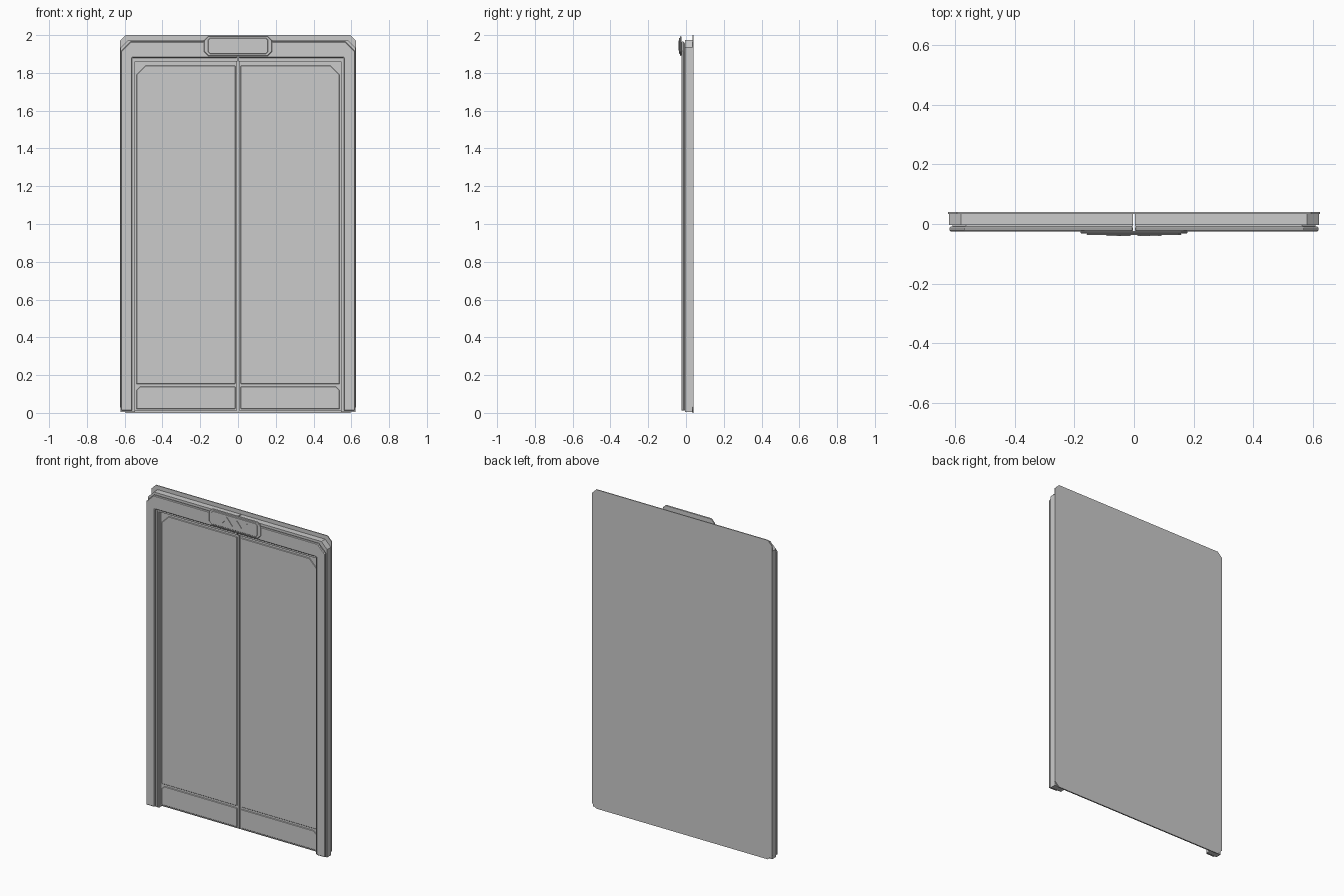
import bpy
import bmesh

cube = bpy.data.objects.get("Cube")
if cube:
    bpy.data.objects.remove(cube, do_unlink=True)

# One painted metal finish
metal = bpy.data.materials.new("light grey metal")
metal.use_nodes = True
grey = (0.6, 0.6, 0.6, 1)
metal.diffuse_color = grey
metal.node_tree.nodes["Principled BSDF"].inputs["Base Color"].default_value = grey


def slab(name, outline, front, back, mirror=False, bevel=0):
    """Extrude an (x, z) outline from front to back, optionally mirrored in x."""
    bm = bmesh.new()
    face = bm.faces.new([bm.verts.new((x, front, z)) for x, z in outline])
    extruded = bmesh.ops.extrude_face_region(bm, geom=[face])["geom"]
    moved = [v for v in extruded if isinstance(v, bmesh.types.BMVert)]
    bmesh.ops.translate(bm, verts=moved, vec=(0, back - front, 0))
    bmesh.ops.recalc_face_normals(bm, faces=bm.faces)
    mesh = bpy.data.meshes.new(name)
    bm.to_mesh(mesh)
    bm.free()
    mesh.materials.append(metal)
    obj = bpy.data.objects.new(name, mesh)
    bpy.context.collection.objects.link(obj)
    if bevel:
        mod = obj.modifiers.new("edge", "BEVEL")
        mod.width = bevel
        mod.segments = 1
        mod.limit_method = "ANGLE"
        mod.angle_limit = 1.0
    if mirror:
        mod = obj.modifiers.new("other side", "MIRROR")
        mod.use_mirror_merge = False
    return obj


def plate(x0, x1, z0, z1, tr=0, br=0, tl=0, bl=0):
    """Rectangle outline with a separate chamfer for each corner."""
    pts = [(x0 + bl, z0), (x1 - br, z0), (x1, z0 + br), (x1, z1 - tr),
           (x1 - tr, z1), (x0 + tl, z1), (x0, z1 - tl), (x0, z0 + bl)]
    return list(dict.fromkeys(pts))


def half_arch(outer, top, cut, inner, head, bottom):
    """Right-hand half of a door surround, with a hairline joint in the middle."""
    joint = 0.003
    return [(inner, bottom), (outer, bottom), (outer, top - cut),
            (outer - cut, top), (joint, top), (joint, head), (inner, head)]


# Wall plate and stepped surround
slab("back_plate", plate(-0.625, 0.625, 0, 2, 0.03, 0.03, 0.03, 0.03), 0.034, 0.04)
slab("surround_body", half_arch(0.621, 1.975, 0.04, 0.545, 1.86, 0.005),
     -0.004, 0.034, mirror=True)
slab("surround_neck", half_arch(0.61, 1.955, 0.045, 0.552, 1.87, 0.01),
     -0.009, -0.004, mirror=True)
slab("surround_trim", half_arch(0.62, 1.965, 0.05, 0.56, 1.88, 0.012),
     -0.025, -0.009, mirror=True, bevel=0.004)

# Pair of sliding doors with raised panels
slab("door", plate(0.004, 0.545, 0.012, 1.86), 0.016, 0.034, mirror=True)
slab("door_panel", plate(0.014, 0.538, 0.152, 1.84, tr=0.05),
     0.01, 0.016, mirror=True, bevel=0.003)
slab("door_kick_plate", plate(0.014, 0.538, 0.02, 0.14, tr=0.02),
     0.01, 0.016, mirror=True, bevel=0.003)
for end, z in (("lower", 0.16), ("upper", 1.775)):
    slab(end + "_panel_mark", plate(0.433, 0.436, z, z + 0.045), 0.009, 0.01, mirror=True)

# Direction sign above the doors
c = 0.022
slab("sign_base", plate(-0.18, 0.18, 1.89, 1.995, c, c, c, c), -0.032, -0.024, bevel=0.003)
c = 0.012
slab("sign_face", plate(-0.16, 0.16, 1.9, 1.985, c, c, c, c), -0.037, -0.032, bevel=0.003)


# Up and down arrows on the sign
def chevron(name, x, base, tip):
    w, t = 0.04, 0.01 if tip > base else -0.01
    slab(name, [(x - w, base), (x, tip), (x + w, base),
                (x + w - abs(t), base), (x, tip - t), (x - w + abs(t), base)],
         -0.04, -0.037)


chevron("up_arrow", -0.052, 1.925, 1.972)
chevron("down_arrow", 0.052, 1.965, 1.918)
